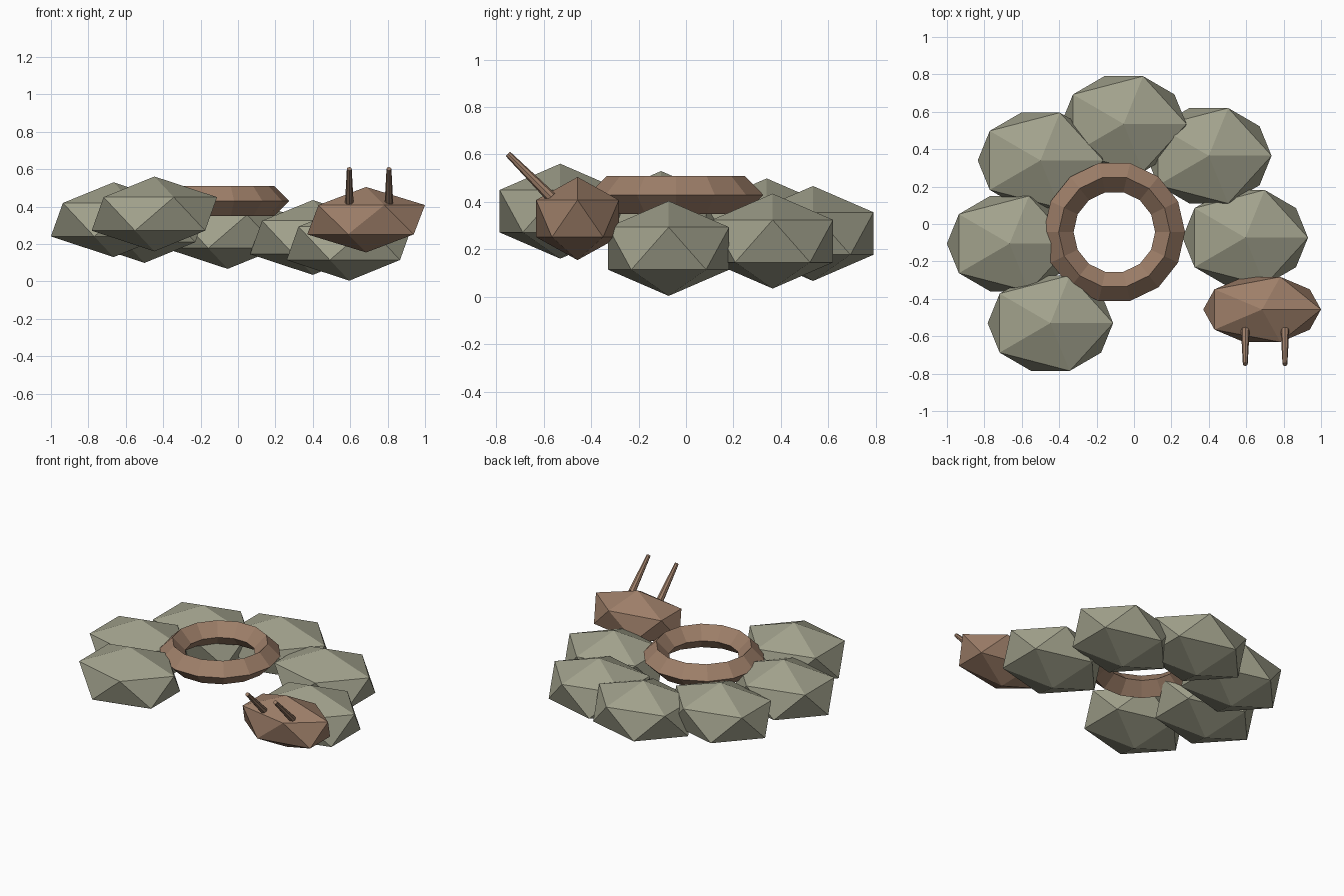
import bpy, math
from mathutils import Vector

if "Cube" in bpy.data.objects:
    bpy.data.objects.remove(bpy.data.objects["Cube"])


def material(name, color):
    m = bpy.data.materials.new(name)
    m.diffuse_color = (*color, 1)
    m.use_nodes = True
    m.node_tree.nodes["Principled BSDF"].inputs["Base Color"].default_value = m.diffuse_color
    return m


sage = material("sage_green", (0.36, 0.36, 0.265))
brown = material("warm_brown", (0.34, 0.21, 0.14))


def finish(name, mat):
    ob = bpy.context.object
    ob.name = name
    ob.data.materials.append(mat)
    return ob


def faceted_ball(name, center, size, mat):
    bpy.ops.mesh.primitive_ico_sphere_add(subdivisions=1, radius=1, location=center)
    finish(name, mat).scale = size


def tapered_rod(name, start, end, r1, r2, mat):
    a, b = Vector(start), Vector(end)
    bpy.ops.mesh.primitive_cone_add(vertices=8, radius1=r1, radius2=r2,
                                    depth=(b - a).length, location=(a + b) / 2)
    ob = finish(name, mat)
    ob.rotation_euler = (b - a).to_track_quat('Z', 'Y').to_euler()


# Curled body: segments rise from the head round to the tail
body = [(0.595, -0.073, 0.204), (0.40, 0.365, 0.235), (-0.055, 0.535, 0.267),
        (-0.50, 0.34, 0.299), (-0.665, -0.105, 0.33), (-0.447, -0.53, 0.361)]
for i, center in enumerate(body):
    faceted_ball(f"body_segment_{i + 1}", center, (0.375, 0.30, 0.20), sage)

# Head
faceted_ball("head", (0.685, -0.457, 0.33), (0.352, 0.205, 0.175), brown)

# Antennae leaning forward
for side, x in (("left", 0.595), ("right", 0.807)):
    tapered_rod(f"antenna_{side}", (x, -0.568, 0.42), (x, -0.75, 0.602),
                0.023, 0.013, brown)

# Ring resting in the middle of the coil
bpy.ops.mesh.primitive_torus_add(major_segments=14, minor_segments=4,
                                 major_radius=0.298, minor_radius=0.08,
                                 location=(-0.105, -0.043, 0.43))
finish("center_ring", brown)
